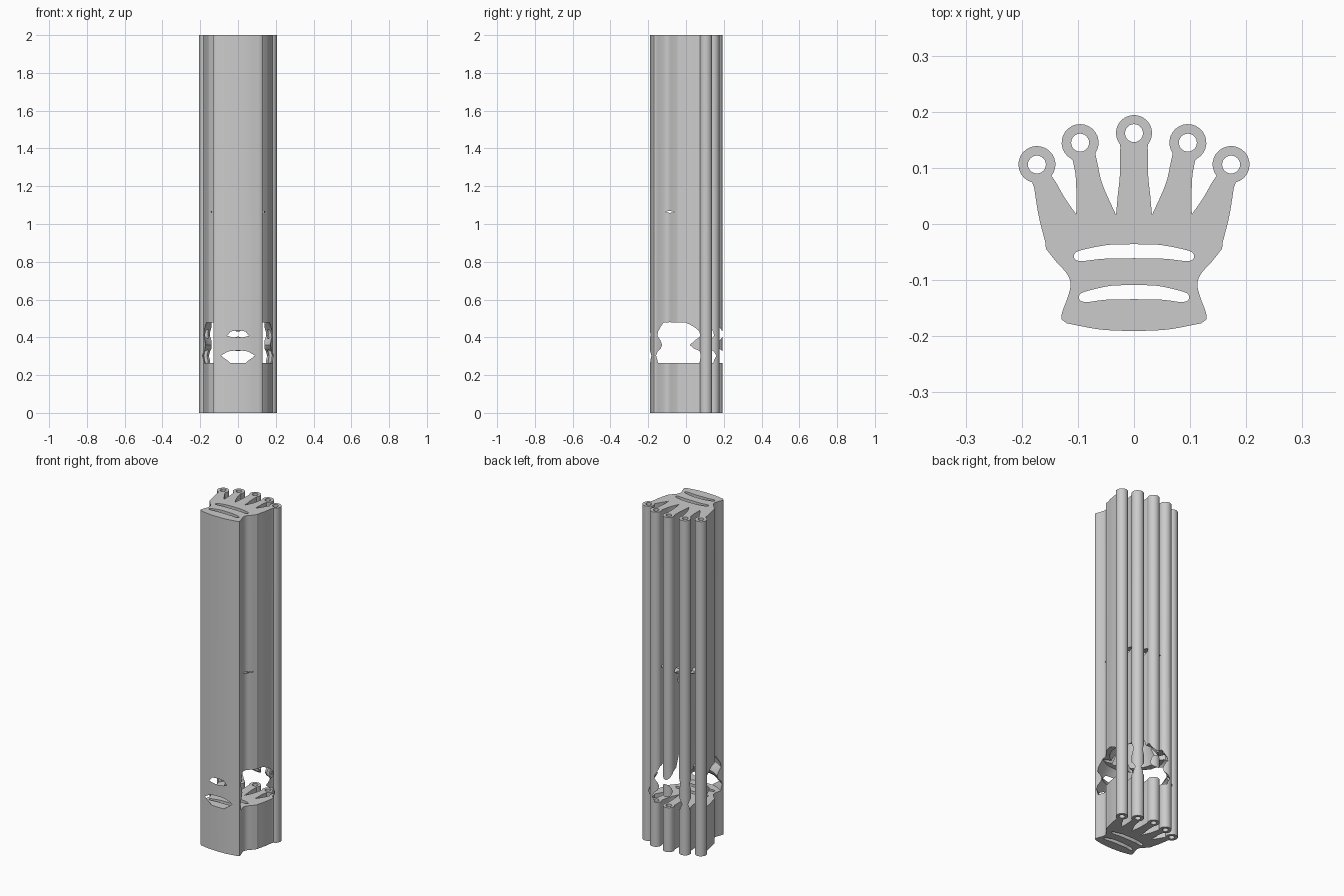
import bpy, bmesh, math
from mathutils import Vector

if "Cube" in bpy.data.objects:
    bpy.data.objects.remove(bpy.data.objects["Cube"])


def smooth(pts, n=5):
    """Catmull-Rom curve through the points."""
    p = [Vector(q) for q in pts]
    p = [p[0] * 2 - p[1]] + p + [p[-1] * 2 - p[-2]]
    out = []
    for a, b, c, d in zip(p, p[1:], p[2:], p[3:]):
        for i in range(n):
            t = i / n
            out.append(0.5 * (2 * b + (c - a) * t + (2 * a - 5 * b + 4 * c - d) * t * t
                              + (3 * b - a - 3 * c + d) * t ** 3))
    return [tuple(v) for v in out] + [tuple(p[-2])]


def arc(cx, cy, r, a0, a1, n=20):
    return [(cx + r * math.cos(math.radians(a0 + (a1 - a0) * i / n)),
             cy + r * math.sin(math.radians(a0 + (a1 - a0) * i / n))) for i in range(n + 1)]


def mirrored(half):
    return half + [(-x, y) for x, y in reversed(half) if abs(x) > 1e-5]


def add_prism(bm, pts, z0, z1):
    f = bm.faces.new([bm.verts.new((x, y, z0)) for x, y in pts])
    top = bmesh.ops.extrude_face_region(bm, geom=[f])["geom"]
    bmesh.ops.translate(bm, vec=(0, 0, z1 - z0),
                        verts=[g for g in top if isinstance(g, bmesh.types.BMVert)])


def make(name, bm):
    bmesh.ops.recalc_face_normals(bm, faces=bm.faces)
    me = bpy.data.meshes.new(name)
    bm.to_mesh(me)
    bm.free()
    ob = bpy.data.objects.new(name, me)
    bpy.context.collection.objects.link(ob)
    return ob


def cut(target, cutter):
    m = target.modifiers.new("cut", "BOOLEAN")
    m.operation, m.solver, m.object = "DIFFERENCE", "EXACT", cutter
    cutter.hide_render = True
    bpy.context.view_layer.objects.active = target
    bpy.ops.object.modifier_apply(modifier=m.name)
    bpy.data.objects.remove(cutter)


# Crown outline, right half from bottom centre to top centre
half = smooth([(0, -0.191), (0.06, -0.188), (0.12, -0.177)])
half += smooth([(0.129, -0.17), (0.128, -0.157), (0.118, -0.13), (0.113, -0.107),
                (0.12, -0.088), (0.138, -0.068), (0.157, -0.044)])
half += smooth([(0.158, -0.033), (0.17, 0.015), (0.178, 0.065)])
half += arc(0.173, 0.106, 0.033, -75, 218)
half += smooth([(0.139, 0.074), (0.123, 0.046), (0.103, 0.017)])
half += smooth([(0.1025, 0.05), (0.104, 0.085), (0.109, 0.113)])
half += arc(0.096, 0.145, 0.033, -60, 215)
half += smooth([(0.066, 0.112), (0.056, 0.07), (0.032, 0.016)])
half += smooth([(0.029, 0.05), (0.025, 0.09), (0.0245, 0.135)])
half += arc(0, 0.162, 0.032, -40, 90)
bm = bmesh.new()
add_prism(bm, mirrored(half), 0, 2)
block = make("crown_block", bm)

# Through holes: five rings and two band slots
bm = bmesh.new()
for x, y in [(0, 0.162), (0.096, 0.145), (-0.096, 0.145), (0.173, 0.106), (-0.173, 0.106)]:
    add_prism(bm, arc(x, y, 0.016, 0, 345, 23), -0.1, 2.1)
for w, top, bottom in [(0.108, -0.036, -0.061), (0.099, -0.109, -0.134)]:
    add_prism(bm, mirrored(smooth([
        (0, bottom), (w * 0.5, bottom - 0.001), (w - 0.015, bottom - 0.005),
        (w - 0.002, bottom - 0.001), (w - 0.004, top - 0.015),
        (w - 0.025, top - 0.008), (w * 0.4, top - 0.001), (0, top)])), -0.1, 2.1)
cut(block, make("holes", bm))

# Turned piece hollowed out of the inside: (radius, height)
lathe = [(0, 0.265), (0.194, 0.265), (0.197, 0.28), (0.204, 0.303), (0.196, 0.325),
         (0.18, 0.34), (0.172, 0.36), (0.182, 0.385), (0.197, 0.408), (0.194, 0.43),
         (0.18, 0.455), (0.166, 0.478), (0.13, 0.482), (0.11, 0.54), (0.085, 0.63),
         (0.07, 0.76), (0.062, 0.92), (0.07, 0.98), (0.11, 0.985), (0.115, 1.01),
         (0.085, 1.03), (0.13, 1.05), (0.158, 1.064), (0.13, 1.078), (0.075, 1.09),
         (0.08, 1.15), (0.105, 1.25), (0.085, 1.265), (0.04, 1.3), (0, 1.31)]
bm = bmesh.new()
vs = [bm.verts.new((r, 0, z)) for r, z in lathe]
es = [bm.edges.new(p) for p in zip(vs, vs[1:])]
bmesh.ops.spin(bm, geom=vs + es, cent=(0, 0, 0), axis=(0, 0, 1), angle=math.tau, steps=64)
bmesh.ops.remove_doubles(bm, verts=bm.verts, dist=1e-5)
cut(block, make("turned_cavity", bm))

# Shading
bpy.ops.object.select_all(action="DESELECT")
block.select_set(True)
bpy.context.view_layer.objects.active = block
bpy.ops.object.shade_smooth_by_angle(angle=math.radians(30))
